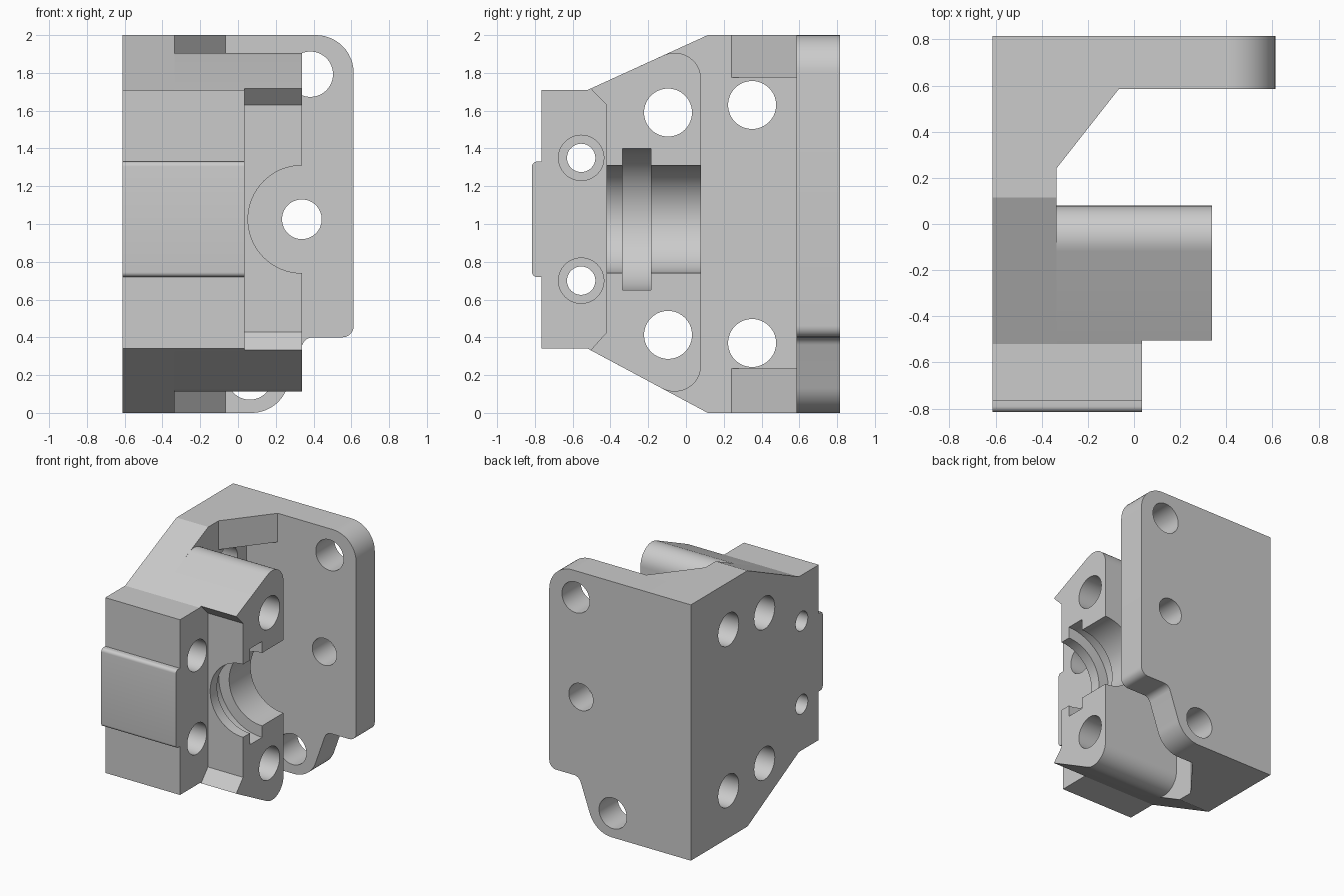
import bpy
import bmesh
from math import cos, sin, radians, tau

if "Cube" in bpy.data.objects:
    bpy.data.objects.remove(bpy.data.objects["Cube"], do_unlink=True)

grey = bpy.data.materials.new("plain grey")
grey.use_nodes = True
GREY = (0.6, 0.6, 0.6, 1)
grey.diffuse_color = GREY
grey.node_tree.nodes["Principled BSDF"].inputs["Base Color"].default_value = GREY

LEFT, WALL, STEP, FACE = -0.6125, -0.337, 0.034, 0.338   # main x levels
BACK, REAR = 0.585, 0.815                                # back plate y levels
MID = 1.025                                              # bore height


def arc(u, v, r, start, end, n=12):
    angles = [radians(start + (end - start) * i / n) for i in range(n + 1)]
    return [(u + r * cos(a), v + r * sin(a)) for a in angles]


def extrude(name, outline, axis, low, high):
    """Prism from a 2D outline: axis X takes (y, z), Y takes (x, z), Z takes (x, y)."""
    place = {"X": lambda u, v: (low, u, v),
             "Y": lambda u, v: (u, low, v),
             "Z": lambda u, v: (u, v, low)}[axis]
    bm = bmesh.new()
    face = bm.faces.new([bm.verts.new(place(u, v)) for u, v in outline])
    moved = bmesh.ops.extrude_face_region(bm, geom=[face])["geom"]
    shift = [high - low if a == axis else 0 for a in "XYZ"]
    bmesh.ops.translate(bm, vec=shift,
                        verts=[g for g in moved if isinstance(g, bmesh.types.BMVert)])
    bmesh.ops.recalc_face_normals(bm, faces=bm.faces)
    mesh = bpy.data.meshes.new(name)
    bm.to_mesh(mesh)
    bm.free()
    mesh.materials.append(grey)
    obj = bpy.data.objects.new(name, mesh)
    bpy.context.collection.objects.link(obj)
    return obj


def activate(obj):
    bpy.ops.object.select_all(action="DESELECT")
    obj.select_set(True)
    bpy.context.view_layer.objects.active = obj


def drill(obj, axis, u, v, r, low=-1, high=1):
    """Cut a round hole along an axis."""
    circle = [(u + r * cos(tau * i / 64), v + r * sin(tau * i / 64)) for i in range(64)]
    cutter = extrude("hole_cutter", circle, axis, low, high)
    cutter.hide_render = True
    mod = obj.modifiers.new("hole", "BOOLEAN")
    mod.operation, mod.solver, mod.object = "DIFFERENCE", "EXACT", cutter
    activate(obj)
    bpy.ops.object.modifier_apply(modifier=mod.name)
    bpy.data.objects.remove(cutter, do_unlink=True)


# Back plate with rounded corners and a lower ear
plate = extrude("back_plate",
                [(LEFT, 0)] + arc(0.072, 0.2, 0.2, -90, -20)
                + arc(0.397, 0.34, 0.06, 160, 90, 6)
                + arc(0.5525, 0.46, 0.06, -90, 0, 6)
                + arc(0.4125, 1.8, 0.2, 0, 90) + [(LEFT, 2)],
                "Y", BACK, REAR)
for x, z, r in [(0.383, 1.793, 0.12), (FACE, MID, 0.105), (0.062, 0.19, 0.12)]:
    drill(plate, "Y", x, z, r)

# Side wall running from the plate to the front
wall = extrude("side_wall",
               [(-0.765, 0.34), (-0.52, 0.34), (0.115, 0), (BACK, 0),
                (BACK, 2), (0.115, 2), (-0.52, 1.71), (-0.765, 1.71)],
               "X", LEFT, WALL)

# Front block, meeting the bearing block along two chamfers
seam = [(-0.505, 0.332), (-0.42, 0.427), (-0.42, 1.63), (-0.505, 1.717)]
front = extrude("front_block",
                [(-0.765, 0.34), (-0.52, 0.34)] + seam + [(-0.52, 1.71), (-0.765, 1.71)],
                "X", WALL, STEP)

# Bearing block with rounded rear corners, a half-round bore and a ring groove
bearing = extrude("bearing_block",
                  seam + arc(-0.06, 1.766, 0.14, 114.5, 0)
                  + arc(-0.06, 0.2525, 0.14, 0, -118),
                  "X", WALL, FACE)
drill(bearing, "Y", FACE, MID, 0.285)
drill(bearing, "Y", FACE, MID, 0.375, -0.335, -0.185)

# Cross holes: big through holes, small holes with wide counterbores
for z in (1.59, 0.413):
    drill(wall, "X", -0.095, z, 0.127)
    drill(bearing, "X", -0.095, z, 0.127)
for z in (1.63, 0.37):
    drill(wall, "X", 0.35, z, 0.127)
for z in (1.35, 0.70):
    drill(wall, "X", -0.555, z, 0.075)
    drill(front, "X", -0.555, z, 0.12)

# Raised pad on the front face
pad = extrude("front_pad",
              [(-0.765, 0.72), (-0.765, 1.33)]
              + arc(-0.79, 1.305, 0.025, 90, 180, 6)
              + arc(-0.79, 0.745, 0.025, 180, 270, 6),
              "X", LEFT, STEP)

# Gussets between wall and plate, top and bottom
gusset = [(WALL, 0.24), (-0.066, BACK), (WALL, BACK)]
upper = extrude("upper_gusset", gusset, "Z", 1.775, 2)
lower = extrude("lower_gusset", gusset, "Z", 0, 0.235)

for obj in (plate, wall, front, bearing, pad, upper, lower):
    activate(obj)
    bpy.ops.object.shade_smooth_by_angle(angle=radians(20))
